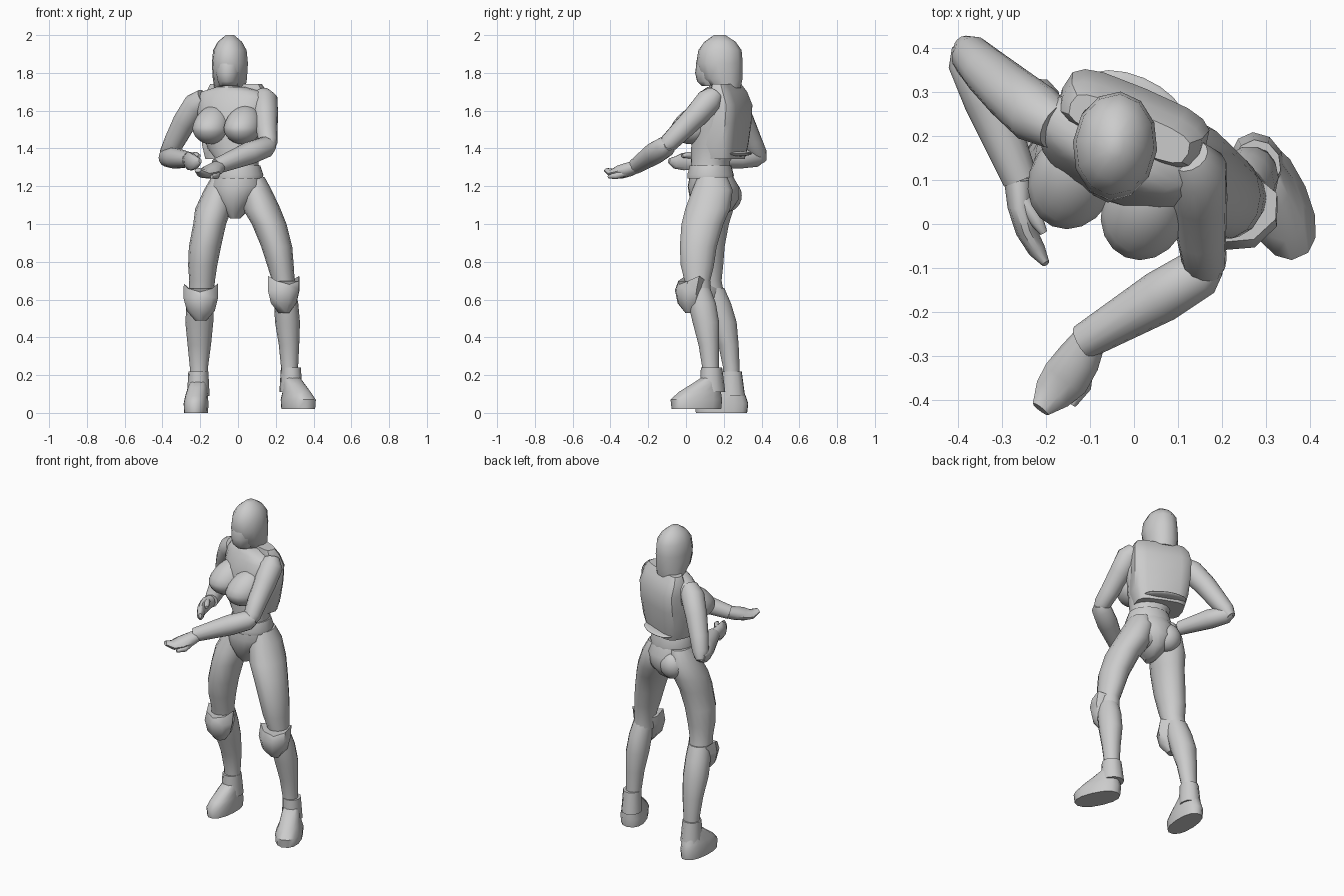
import bpy, bmesh, math
from mathutils import Vector

grey = bpy.data.materials.new("plain_grey")
grey.diffuse_color = (0.6, 0.6, 0.6, 1)

CHEST = Vector((-0.03, 0.17, 0))
TWIST = math.radians(-23)


def axes(yaw):
    return (Vector((math.cos(yaw), math.sin(yaw), 0)),
            Vector((-math.sin(yaw), math.cos(yaw), 0)))


def finish(name, bm, angle=48):
    bmesh.ops.recalc_face_normals(bm, faces=bm.faces)
    me = bpy.data.meshes.new(name)
    bm.to_mesh(me)
    bm.free()
    me.materials.append(grey)
    ob = bpy.data.objects.new(name, me)
    bpy.context.collection.objects.link(ob)
    bpy.ops.object.select_all(action='DESELECT')
    ob.select_set(True)
    bpy.context.view_layer.objects.active = ob
    bpy.ops.object.shade_smooth_by_angle(angle=math.radians(angle))
    return ob


def power(c, p):
    return math.copysign(abs(c) ** p, c)


def loft(name, rings, n=14, level=True, yaw=0.0, horn=0.0, p=1.0, angle=48):
    """Skin over elliptical rings (x, y, z, a, b), level or square to the path."""
    bm = bmesh.new()
    loops = []
    pts = [Vector(r[:3]) for r in rings]
    for i, r in enumerate(rings):
        u, v = axes(yaw)
        if not level:
            t = (pts[min(i + 1, len(pts) - 1)] - pts[max(i - 1, 0)]).normalized()
            u = t.cross(Vector((0, 0, 1))).normalized()
            v = u.cross(t)
        loop = []
        for k in range(n):
            ang = 2 * math.pi * k / n
            c, s = math.cos(ang), math.sin(ang)
            q = pts[i] + u * r[3] * power(c, p) + v * r[-1] * power(s, p)
            if horn and i == 0:            # raised side tips
                q.z += horn * max(0, abs(c) - 0.5) * 2
            loop.append(bm.verts.new(q))
        loops.append(loop)
    for l0, l1 in zip(loops, loops[1:]):
        for k in range(n):
            j = (k + 1) % n
            bm.faces.new((l0[k], l0[j], l1[j], l1[k]))
    bm.faces.new(loops[0])
    bm.faces.new(loops[-1])
    return finish(name, bm, angle)


def ellipsoid(name, u_off, v_off, z, radii, top=1.0, lean=0.0):
    """Ellipsoid in the twisted chest frame; the upper half may be drawn out."""
    bm = bmesh.new()
    bmesh.ops.create_uvsphere(bm, u_segments=18, v_segments=12, radius=1)
    u, v = axes(TWIST)
    for vert in bm.verts:
        c = vert.co.copy()
        up = max(c.z, 0)
        vert.co = (CHEST + u * (u_off + c.x * radii[0])
                   + v * (v_off + c.y * radii[1] + lean * up)
                   + Vector((0, 0, z + c.z * radii[2] * (top if c.z > 0 else 1))))
    return finish(name, bm)


# Torso, bust and neck
loft("torso", [(0, .13, 1.24, .12, .10), (0, .13, 1.33, .107, .10),
               (-.02, .15, 1.40, .145, .115), (-.03, .165, 1.50, .172, .12),
               (-.03, .168, 1.60, .195, .118), (-.03, .175, 1.67, .198, .092),
               (-.033, .178, 1.70, .17, .078), (-.037, .178, 1.725, .08, .06)],
     n=20, yaw=TWIST, p=.9)
for side, s in (("right", -1), ("left", 1)):
    ellipsoid(side + "_bust", .015 + s * .09, -.11, 1.51, (.097, .112, .088),
              top=1.35, lean=.05)
loft("neck", [(-.04, .17, 1.69, .055), (-.043, .18, 1.79, .05)])


# Back armour and lower fin
def chest_ring(v, z, a, b):
    c = CHEST + axes(TWIST)[1] * v
    return (c.x, c.y, z, a, b)


loft("back_plate", [chest_ring(.02, 1.345, .145, .10), chest_ring(.025, 1.42, .165, .11),
                    chest_ring(.06, 1.53, .174, .085), chest_ring(.075, 1.63, .176, .073),
                    chest_ring(.06, 1.70, .168, .058), chest_ring(.05, 1.74, .145, .04)],
     n=16, yaw=TWIST, p=.55, angle=32)
ellipsoid("back_fin", -.015, .105, 1.372, (.125, .064, .014))

# Head and face guard
loft("helmet", [(-.043, .215, 1.72, .083, .075), (-.043, .19, 1.77, .091, .11),
                (-.043, .177, 1.85, .096, .124), (-.043, .18, 1.92, .089, .115),
                (-.043, .18, 1.965, .064, .083), (-.043, .178, 2.0, .022, .03)],
     n=12, yaw=-.1)
loft("face_guard", [(-.05, .145, 1.73, .045, .06), (-.05, .148, 1.755, .06, .09),
                    (-.05, .15, 1.80, .07, .102), (-.048, .15, 1.86, .072, .094),
                    (-.045, .15, 1.90, .06, .07)], n=12, yaw=-.1)

# Pelvis, seat and belt
loft("pelvis", [(0, .13, 1.28, .118, .105), (-.003, .143, 1.2, .148, .134),
                (-.01, .15, 1.13, .115, .13), (-.015, .145, 1.07, .065, .095),
                (-.015, .13, 1.03, .026, .05)], n=18, yaw=-.25)
for side, s in (("right", -1), ("left", 1)):
    ellipsoid(side + "_seat", .012 + s * .062, .03, 1.15, (.08, .078, .085))
loft("belt", [(0, .13, 1.24, .134, .122), (0, .13, 1.26, .137, .123),
              (0, .13, 1.31, .12, .11)], n=16, yaw=-.25)

# Legs
loft("left_thigh", [(.085, .14, 1.25, .055, .08), (.095, .14, 1.18, .083, .11),
                    (.125, .115, 1.08, .10, .122), (.165, .087, 1.0, .092, .114),
                    (.205, .065, .88, .082, .10), (.225, .06, .78, .07, .09),
                    (.24, .06, .70, .06, .07), (.245, .065, .62, .06, .07)])
loft("right_thigh", [(-.085, .165, 1.25, .055, .08), (-.10, .165, 1.18, .08, .105),
                     (-.13, .14, 1.08, .097, .115), (-.15, .118, 1.0, .087, .112),
                     (-.175, .107, .88, .085, .10), (-.187, .112, .78, .077, .087),
                     (-.19, .12, .70, .068, .07), (-.195, .135, .62, .066, .07)])
loft("left_shin", [(.245, .065, .66, .058, .065), (.255, .085, .58, .064, .075),
                   (.262, .105, .48, .066, .072), (.27, .12, .36, .054, .055),
                   (.273, .13, .24, .045, .045), (.275, .13, .15, .045, .045)])
loft("right_shin", [(-.195, .14, .66, .066, .065), (-.20, .165, .58, .072, .075),
                    (-.205, .195, .48, .074, .075), (-.205, .225, .36, .062, .055),
                    (-.207, .24, .24, .048, .045), (-.207, .24, .15, .048, .045)])


def knee_and_boot(side, kx, ky, kz, fx, fy, ax, ay, z0, yaw, wide):
    loft(side + "_knee_guard", [(kx, ky + .015, kz + .04, .09, .074),
                                (kx, ky, kz + .01, .092, .078),
                                (kx, ky, kz - .06, .074, .063),
                                (kx, ky + .01, kz - .11, .03, .035)],
         n=8, yaw=yaw, horn=.045)
    mx, my = (fx + 2 * ax) / 3, (fy + 2 * ay) / 3
    loft(side + "_shoe", [(fx, fy, z0, wide - .003, .138), (fx, fy, z0 + .05, wide, .144),
                          ((2 * fx + mx) / 3, (2 * fy + my) / 3, z0 + .09, .06, .118),
                          (mx, my, z0 + .135, .052, .078),
                          (ax, ay, z0 + .17, .045, .05)], yaw=yaw, p=.88)
    loft(side + "_ankle_cuff", [(ax, ay + .005, z0 + .09, .06, .07),
                                (ax, ay, z0 + .22, .053, .057)], n=10, yaw=yaw)


knee_and_boot("left", .242, .018, .64, .319, .055, .28, .135, .02, .42, .076)
knee_and_boot("right", -.197, .098, .60, -.222, .188, -.21, .24, 0, -.06, .066)

# Left arm, reaching forward with the palm up
loft("left_upper_arm", [(.125, .155, 1.69, .045), (.142, .125, 1.655, .069),
                        (.148, .055, 1.575, .064), (.153, -.03, 1.49, .056),
                        (.16, -.09, 1.43, .05), (.165, -.12, 1.40, .03)], level=False)
loft("left_forearm", [(.185, -.09, 1.42, .03), (.153, -.108, 1.41, .056),
                      (.06, -.165, 1.375, .06), (-.115, -.268, 1.305, .041)], level=False)
loft("left_hand", [(-.10, -.26, 1.305, .038, .034), (-.125, -.305, 1.288, .05, .038),
                   (-.155, -.35, 1.275, .055, .036), (-.185, -.385, 1.268, .045, .024),
                   (-.212, -.42, 1.285, .022, .012)], n=10, level=False)
loft("left_thumb", [(-.11, -.31, 1.275, .02), (-.115, -.37, 1.255, .018),
                    (-.14, -.41, 1.25, .009)], n=8, level=False)

# Right arm, elbow back with the hand at the waist
loft("right_upper_arm", [(-.175, .222, 1.665, .055), (-.222, .25, 1.63, .069),
                         (-.283, .30, 1.54, .063), (-.335, .347, 1.44, .055),
                         (-.37, .383, 1.37, .047), (-.385, .405, 1.33, .025)], level=False)
loft("right_forearm", [(-.39, .41, 1.355, .025), (-.375, .375, 1.352, .05),
                       (-.33, .28, 1.348, .056), (-.258, .10, 1.34, .04)], level=False)
loft("right_hand", [(-.262, .10, 1.34, .033, .036), (-.26, .04, 1.335, .027, .05),
                    (-.245, -.015, 1.33, .024, .048), (-.22, -.06, 1.325, .02, .033),
                    (-.20, -.09, 1.335, .009, .014)], n=10, level=False)
loft("right_thumb", [(-.25, .05, 1.36, .018), (-.222, .01, 1.365, .017),
                     (-.205, -.02, 1.36, .009)], n=8, level=False)
